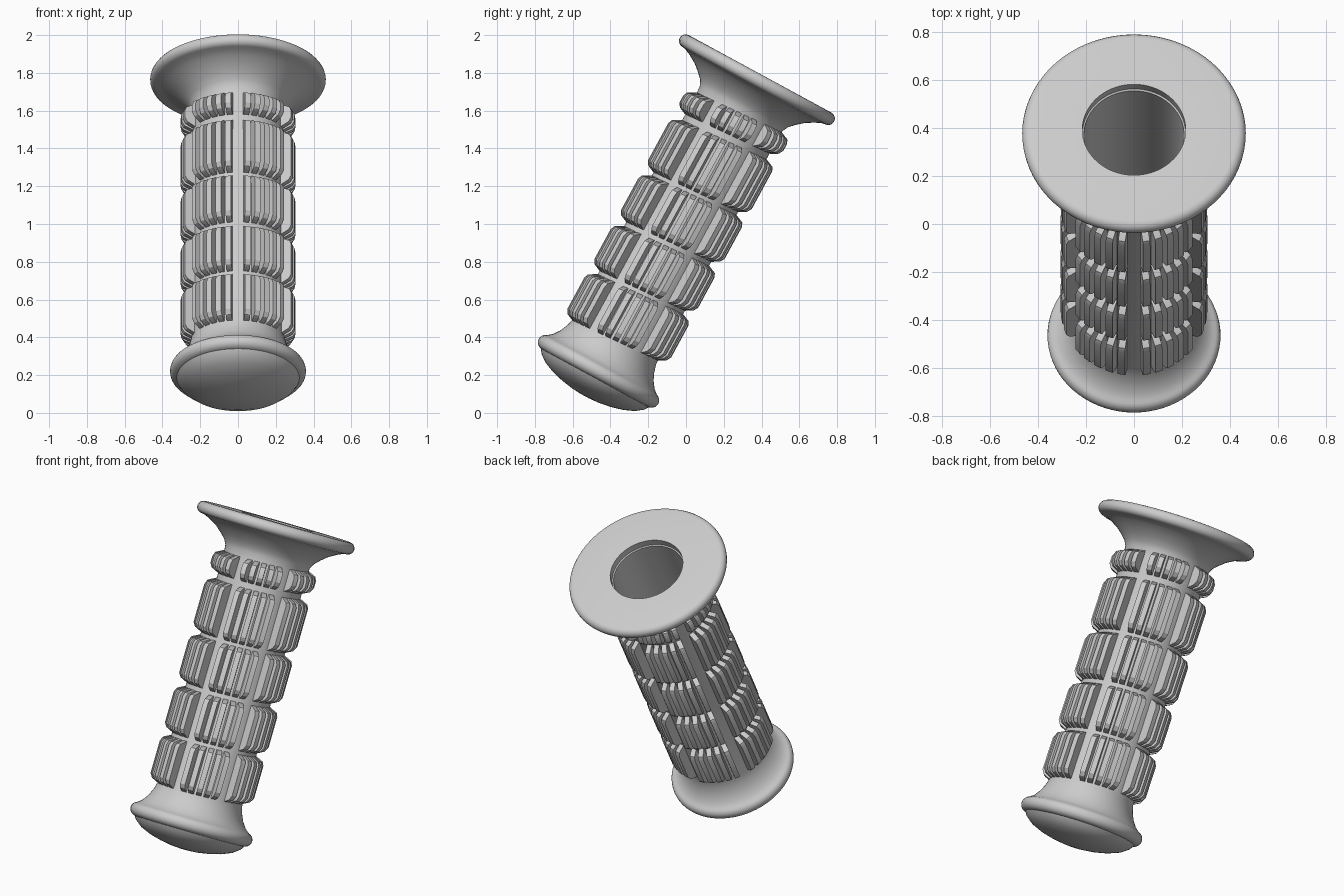
import bpy, math
from mathutils import Matrix, Vector

if "Cube" in bpy.data.objects:
    bpy.data.objects.remove(bpy.data.objects["Cube"])

TILT = math.radians(28.5)
PLACE = Matrix.Translation((0, -0.463, 0.22)) @ Matrix.Rotation(-TILT, 4, 'X')

rubber = bpy.data.materials.new("grey rubber")
rubber.diffuse_color = (0.6, 0.6, 0.6, 1)
rubber.use_nodes = True
rubber.node_tree.nodes["Principled BSDF"].inputs["Base Color"].default_value = rubber.diffuse_color


def make(name, verts, faces, angle):
    me = bpy.data.meshes.new(name)
    me.from_pydata([PLACE @ Vector(v) for v in verts], [], faces)
    me.materials.append(rubber)
    ob = bpy.data.objects.new(name, me)
    bpy.context.collection.objects.link(ob)
    bpy.ops.object.select_all(action='DESELECT')
    ob.select_set(True)
    bpy.context.view_layer.objects.active = ob
    bpy.ops.object.shade_smooth_by_angle(angle=math.radians(angle))
    return ob


def lathe(name, prof, n=72):
    """Revolve (radius, height) points; ends close with a fan at the axis."""
    verts, faces = [], []
    for r, s in prof:
        for i in range(n):
            a = 2 * math.pi * i / n
            verts.append((r * math.cos(a), r * math.sin(a), s))
    for k in range(len(prof) - 1):
        for i in range(n):
            j = (i + 1) % n
            faces.append((k * n + i, k * n + j, (k + 1) * n + j, (k + 1) * n + i))
    faces.append(tuple(reversed(range(n))))
    faces.append(tuple(range((len(prof) - 1) * n, len(prof) * n)))
    return make(name, verts, faces, 35)


def arc(cr, cs, rad, a0, a1, n=8):
    return [(cr + rad * math.cos(math.radians(a0 + (a1 - a0) * i / n)),
             cs + rad * math.sin(math.radians(a0 + (a1 - a0) * i / n))) for i in range(n + 1)]


# Hollow sleeve: domed end, lower flare, tube, upper flange, bore
profile = [(0.025, -0.15), (0.08, -0.146), (0.146, -0.135), (0.21, -0.118),
           (0.27, -0.093), (0.31, -0.062), (0.325, -0.04)]
profile += arc(0.32, 0, 0.04, -70, 75)
profile += [(0.305, 0.06), (0.28, 0.095), (0.262, 0.135), (0.25, 0.18),
            (0.245, 1.54), (0.25, 1.585), (0.265, 1.615), (0.295, 1.645),
            (0.33, 1.675), (0.375, 1.702), (0.41, 1.718)]
profile += arc(0.43, 1.757, 0.035, -80, 90)
profile += [(0.215, 1.792), (0.215, 1.752), (0.208, 1.748), (0.208, 0.02)]
lathe("grip_sleeve", profile)

# Bands of raised ribs: ten degree spacing, every sixth rib left out
HALF = 0.015
bands = [(0.195, 0.455), (0.495, 0.745), (0.79, 1.05), (1.09, 1.385), (1.44, 1.55)]
for b, (s0, s1) in enumerate(bands):
    c = 0.035
    side = [(0.23, s0 - 0.01), (0.25, s0 - 0.01), (0.29, s0 + 0.01), (0.305, s0 + c),
            (0.305, s1 - c), (0.295, s1 - 0.012), (0.25, s1 + 0.01), (0.23, s1 + 0.01)]
    m = len(side)
    verts, faces = [], []
    for i in range(36):
        if i % 6 == 0:
            continue
        a = math.radians(10 * i - 90)
        o = len(verts)
        for w in (-HALF, HALF):
            for r, s in side:
                x = r * math.cos(a) - w * math.sin(a)
                y = r * math.sin(a) + w * math.cos(a)
                verts.append((x, y, s + 0.06 * y))
        faces.append(tuple(o + k for k in range(m)))
        faces.append(tuple(o + m + k for k in reversed(range(m))))
        for k in range(m):
            j = (k + 1) % m
            faces.append((o + j, o + k, o + m + k, o + m + j))
    make("rib_band_%d" % (b + 1), verts, faces, 30)
